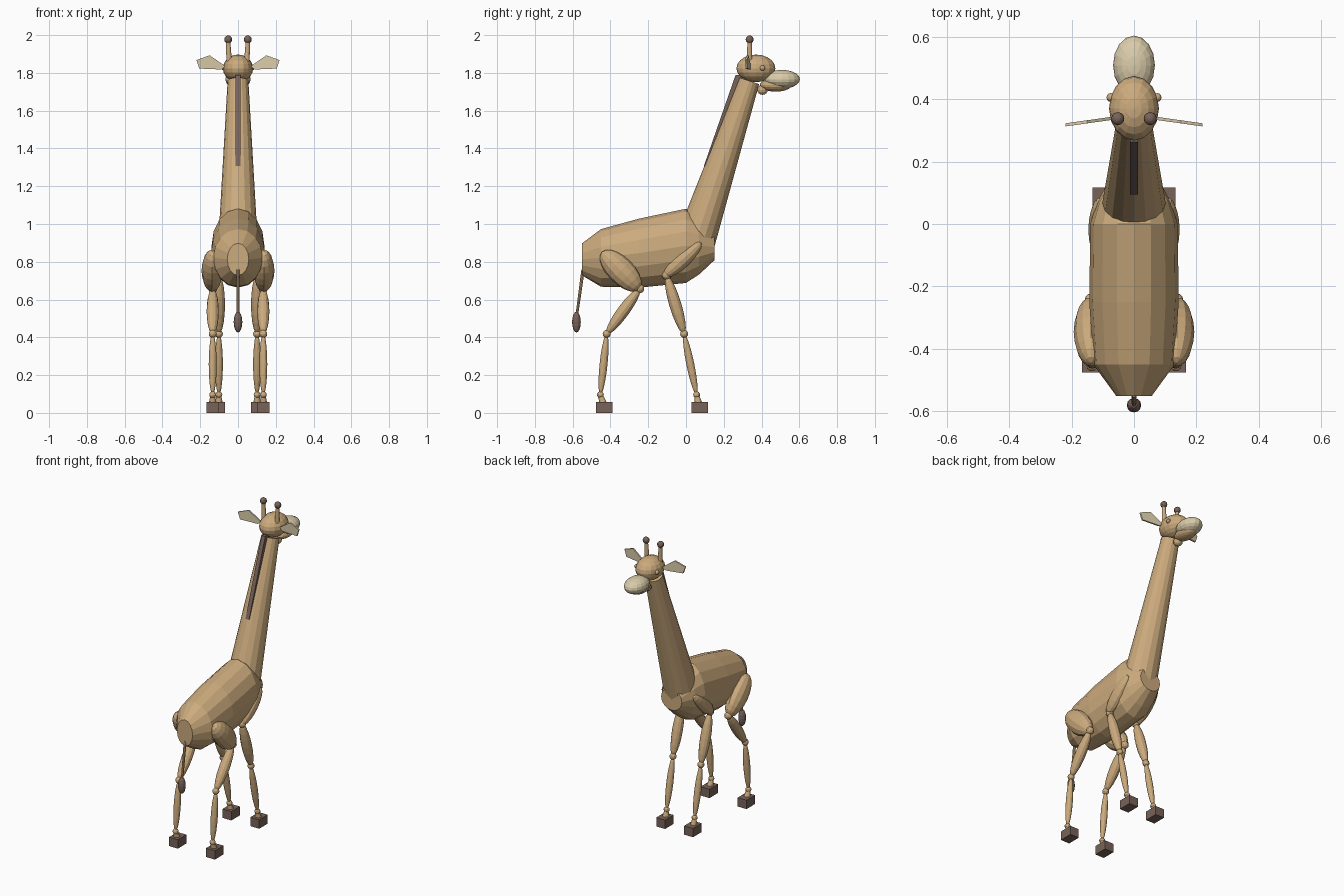
import bpy, bmesh, math
from mathutils import Vector, Matrix

if "Cube" in bpy.data.objects:
    bpy.data.objects.remove(bpy.data.objects["Cube"])


def material(name, rgb):
    m = bpy.data.materials.new(name)
    m.diffuse_color = (*rgb, 1)
    m.use_nodes = True
    m.node_tree.nodes["Principled BSDF"].inputs["Base Color"].default_value = m.diffuse_color
    return m


TAN = material("tan hide", (0.60, 0.405, 0.205))
CREAM = material("cream", (0.70, 0.60, 0.40))
BROWN = material("dark brown", (0.19, 0.125, 0.10))


def finish(name, bm, mat):
    bmesh.ops.recalc_face_normals(bm, faces=bm.faces[:])
    me = bpy.data.meshes.new(name)
    bm.to_mesh(me)
    bm.free()
    me.materials.append(mat)
    ob = bpy.data.objects.new(name, me)
    bpy.context.collection.objects.link(ob)
    return ob


def ellipsoid(name, c, r, mat, rot=Matrix.Identity(4), seg=16, rings=10):
    bm = bmesh.new()
    m = Matrix.Translation(c) @ rot @ Matrix.Diagonal((*r, 1))
    bmesh.ops.create_uvsphere(bm, u_segments=seg, v_segments=rings, radius=1, matrix=m)
    return finish(name, bm, mat)


def aim(a, b):
    return (Vector(b) - Vector(a)).to_track_quat('Z', 'Y').to_matrix().to_4x4()


def spindle(name, a, b, rx, ry, mat=TAN):
    """Ellipsoid stretched between two points, rx across and ry in the side plane."""
    a, b = Vector(a), Vector(b)
    d = b - a
    z = d.normalized()
    x = Vector((1, 0, 0))
    x = (x - z * x.dot(z)).normalized()
    y = z.cross(x)
    rot = Matrix((x, y, z)).transposed().to_4x4()
    return ellipsoid(name, (a + b) / 2, (rx, ry, d.length / 2), mat, rot, 12, 10)


def rod(name, a, b, r1, r2, mat, seg=12):
    a, b = Vector(a), Vector(b)
    bm = bmesh.new()
    bmesh.ops.create_cone(bm, cap_ends=True, segments=seg, radius1=r1, radius2=r2,
                          depth=(b - a).length,
                          matrix=Matrix.Translation((a + b) / 2) @ aim(a, b))
    return finish(name, bm, mat)


def box(name, c, size, mat):
    bm = bmesh.new()
    bmesh.ops.create_cube(bm, size=1, matrix=Matrix.Translation(c) @ Matrix.Diagonal((*size, 1)))
    return finish(name, bm, mat)


def prism(name, outline, offset, mat):
    """Extrude a flat outline along an offset vector."""
    bm = bmesh.new()
    f = bm.faces.new([bm.verts.new(p) for p in outline])
    g = bmesh.ops.extrude_face_region(bm, geom=[f])
    bmesh.ops.translate(bm, vec=offset,
                        verts=[v for v in g['geom'] if isinstance(v, bmesh.types.BMVert)])
    if not any(e.is_boundary for e in f.edges):
        pass
    else:
        bm.faces.new([v for v in f.verts])
    return finish(name, bm, mat)


# Body: rings along y as (y, bottom, top, half width)
N = 16
bm = bmesh.new()
rings = []
for y, lo, hi, w in [(-0.55, 0.73, 0.90, 0.057), (-0.45, 0.67, 0.975, 0.13),
                     (-0.25, 0.665, 1.03, 0.143), (0.0, 0.69, 1.083, 0.14),
                     (0.07, 0.735, 1.04, 0.118), (0.15, 0.81, 0.95, 0.075)]:
    rings.append([bm.verts.new((w * math.sin(2 * math.pi * i / N), y,
                                (lo + hi) / 2 + (hi - lo) / 2 * math.cos(2 * math.pi * i / N)))
                  for i in range(N)])
for p, q in zip(rings, rings[1:]):
    for i in range(N):
        bm.faces.new((p[i], p[(i + 1) % N], q[(i + 1) % N], q[i]))
bm.faces.new(rings[0])
bm.faces.new(rings[-1])
finish("body", bm, TAN)

# Neck and mane
rod("neck", (0, 0.047, 0.90), (0, 0.335, 1.76), 0.105, 0.055, TAN, 16)
prism("mane", [(-0.013, 0.095, 1.31), (-0.013, 0.262, 1.79),
               (-0.013, 0.31, 1.79), (-0.013, 0.125, 1.31)], (0.026, 0, 0), BROWN)

# Head
ellipsoid("head", (0, 0.37, 1.826), (0.08, 0.103, 0.073), TAN)
ellipsoid("muzzle", (0, 0.508, 1.768), (0.067, 0.095, 0.05), CREAM)
ellipsoid("jaw", (0, 0.475, 1.737), (0.05, 0.085, 0.034), TAN)
ellipsoid("throat", (0, 0.405, 1.712), (0.028, 0.028, 0.026), TAN, seg=12, rings=8)

for side, s in (("left", -1), ("right", 1)):
    ellipsoid(f"{side}_eye", (s * 0.074, 0.405, 1.828), (0.014,) * 3, TAN, seg=12, rings=8)
    rod(f"{side}_horn", (s * 0.047, 0.335, 1.86), (s * 0.052, 0.337, 1.975), 0.015, 0.011, TAN)
    ellipsoid(f"{side}_horn_tip", (s * 0.052, 0.337, 1.979), (0.021,) * 3, BROWN, seg=12, rings=8)
    ear = [(0.065, 1.835), (0.085, 1.85), (0.15, 1.895), (0.22, 1.87), (0.205, 1.825), (0.09, 1.82)]
    prism(f"{side}_ear", [(s * x, 0.353 - 0.14 * x, z) for x, z in ear], (0, -0.01, 0), CREAM)

    # Legs: x, shoulder end, upper joint, middle joint, fetlock as (y, z), upper radii, hoof centre y
    for leg, x, xu, top, j1, j2, j3, ru, hoof in (
            ("front", 0.101, 0.108, (0.08, 0.905), (-0.115, 0.725), (-0.01, 0.42),
             (0.056, 0.098), (0.038, 0.043), 0.073),
            ("rear", 0.134, 0.137, (-0.445, 0.855), (-0.245, 0.655), (-0.42, 0.42),
             (-0.453, 0.098), (0.056, 0.07), -0.432)):
        n = f"{side}_{leg}"
        P = lambda p, px=x: (s * px, p[0], p[1])
        spindle(f"{n}_upper_leg", P(top, xu), P(j1, xu), *ru)
        elbow = (j1[0] + (0.012 if leg == "front" else 0), j1[1] + 0.005)
        spindle(f"{n}_middle_leg", P(elbow), P(j2), 0.032, 0.032)
        spindle(f"{n}_lower_leg", P(j2), P(j3), 0.021, 0.021)
        for k, (p, r) in enumerate(((elbow, 0.024), (j2, 0.021), (j3, 0.018))):
            ellipsoid(f"{n}_joint_{k + 1}", P(p), (r,) * 3, TAN, seg=12, rings=8)
        rod(f"{n}_pastern", P((hoof - 0.008, 0.055)), P(j3), 0.02, 0.012, TAN)
        box(f"{n}_hoof", P((hoof, 0.031)), (0.064, 0.088, 0.058), BROWN)

# Tail
rod("tail", (0, -0.578, 0.52), (0, -0.545, 0.76), 0.007, 0.009, TAN, 8)
ellipsoid("tail_tuft", (0, -0.58, 0.483), (0.023, 0.023, 0.055), BROWN, seg=12, rings=8)

# Rest the hooves on the ground
for ob in bpy.context.collection.objects:
    ob.location.z -= 0.002
